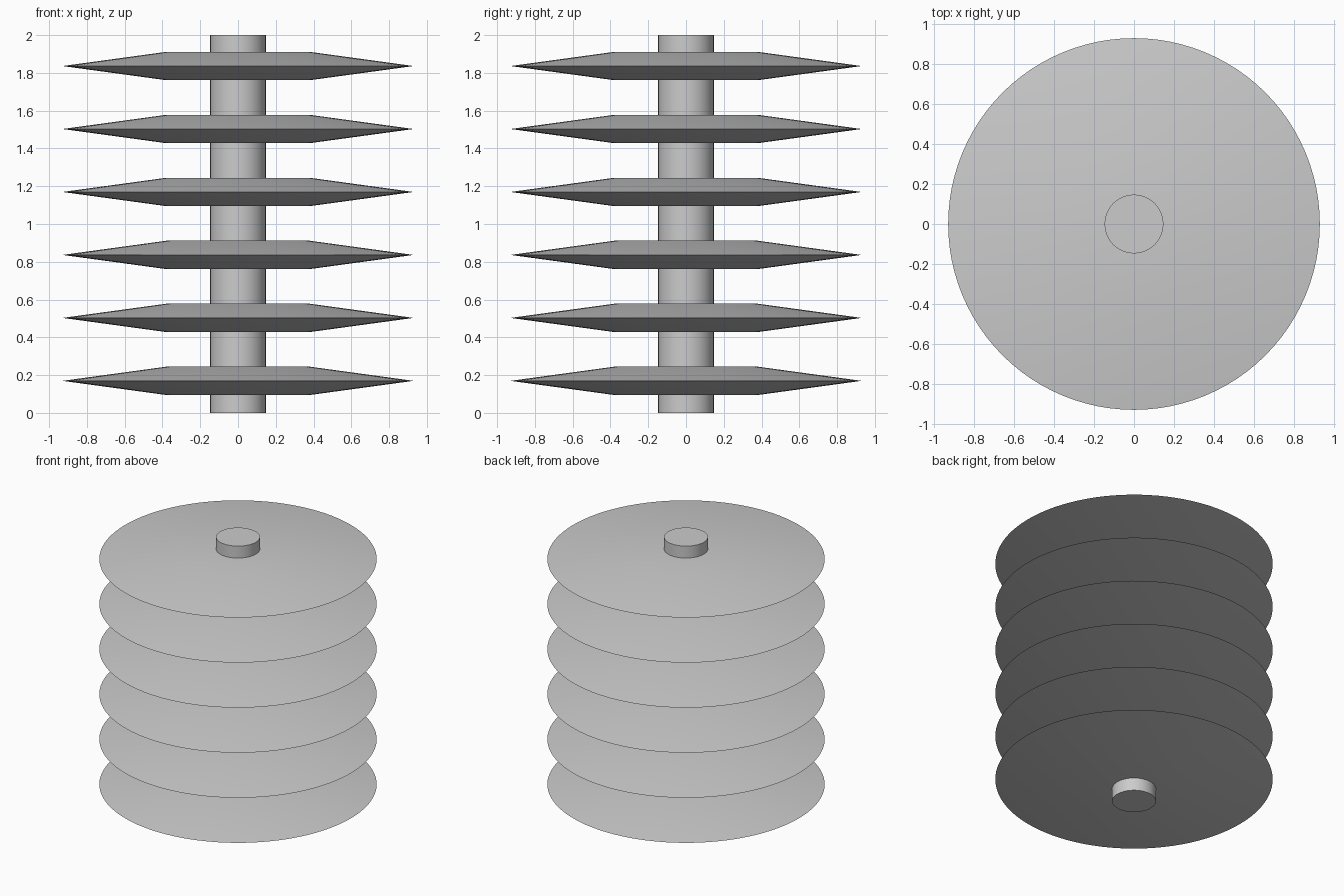
import bpy, bmesh, math

cube = bpy.data.objects.get("Cube")
if cube:
    bpy.data.objects.remove(cube, do_unlink=True)

SEGMENTS = 96
DISC_COUNT = 6
HEIGHT = 2.0

grey = bpy.data.materials.new("light_grey")
grey.use_nodes = True
colour = (0.6, 0.6, 0.6, 1)
grey.diffuse_color = colour
grey.node_tree.nodes["Principled BSDF"].inputs["Base Color"].default_value = colour


def lathe(name, profile, z):
    """Spin a closed (radius, height) profile about the z axis."""
    bm = bmesh.new()
    verts = [bm.verts.new((r, 0, h)) for r, h in profile]
    edges = [bm.edges.new(pair) for pair in zip(verts, verts[1:])]
    bmesh.ops.spin(bm, geom=verts + edges, axis=(0, 0, 1), cent=(0, 0, 0),
                   angle=math.tau, steps=SEGMENTS, use_duplicate=False)
    bmesh.ops.remove_doubles(bm, verts=bm.verts, dist=0.0001)
    bmesh.ops.recalc_face_normals(bm, faces=bm.faces)
    mesh = bpy.data.meshes.new(name)
    bm.to_mesh(mesh)
    bm.free()
    mesh.materials.append(grey)
    obj = bpy.data.objects.new(name, mesh)
    obj.location.z = z
    bpy.context.collection.objects.link(obj)
    bpy.ops.object.select_all(action="DESELECT")
    obj.select_set(True)
    bpy.context.view_layer.objects.active = obj
    bpy.ops.object.shade_smooth_by_angle(angle=math.radians(14))


# Central shaft
SHAFT = 0.147
lathe("shaft", [(0, 0), (SHAFT, 0), (SHAFT, HEIGHT), (0, HEIGHT)], 0)

# Sharp-rimmed discs with a flat hub on both sides
HALF = 0.075
HUB, RIM = 0.38, 0.93
spacing = HEIGHT / DISC_COUNT
for i in range(DISC_COUNT):
    lathe(f"disc_{i + 1}", [(0, -HALF), (HUB, -HALF), (RIM, 0), (HUB, HALF), (0, HALF)],
          spacing * (i + 0.5) + 0.003)
